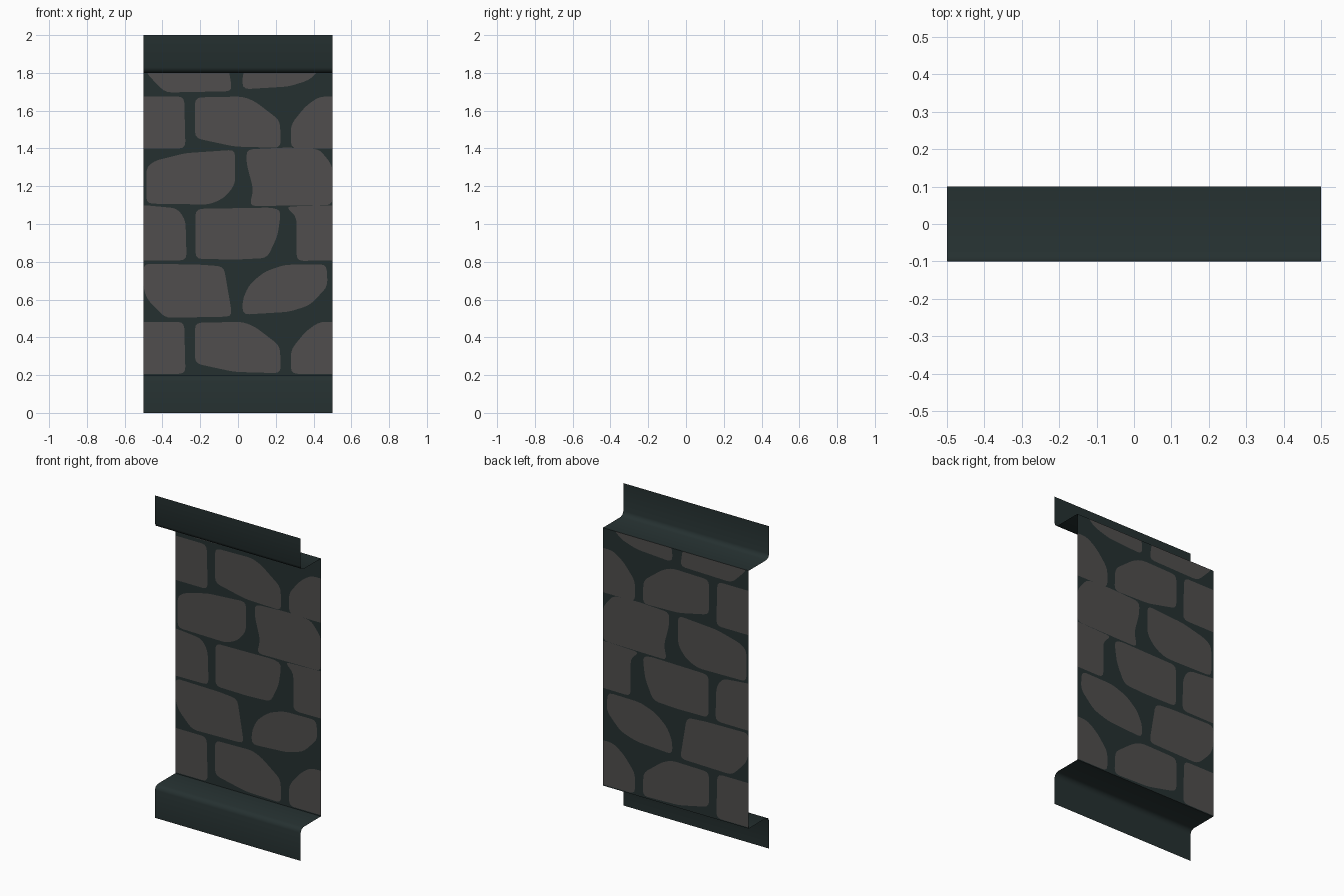
import bpy
from mathutils import Vector
from mathutils.geometry import delaunay_2d_cdt

if "Cube" in bpy.data.objects:
    bpy.data.objects.remove(bpy.data.objects["Cube"])


def material(name, rgb):
    m = bpy.data.materials.new(name)
    m.diffuse_color = (*rgb, 1)
    m.use_nodes = True
    m.node_tree.nodes["Principled BSDF"].inputs["Base Color"].default_value = m.diffuse_color
    return m


MORTAR = material("dark_green_mortar", (0.0185, 0.0300, 0.0300))
STONE = material("grey_stone", (0.080, 0.076, 0.0745))


def add_object(name, verts, faces, mats):
    me = bpy.data.meshes.new(name)
    me.from_pydata(verts, [], faces)
    for m in mats:
        me.materials.append(m)
    ob = bpy.data.objects.new(name, me)
    bpy.context.collection.objects.link(ob)
    return ob


def trim(name, profile):
    """Open sheet: (y, z) profile swept along x, listed bottom to top."""
    verts = [(x, y, z) for y, z in profile for x in (-0.5, 0.5)]
    faces = [(2*i, 2*i+1, 2*i+3, 2*i+2) for i in range(len(profile) - 1)]
    ob = add_object(name, verts, faces, [MORTAR])
    bpy.context.view_layer.objects.active = ob
    ob.select_set(True)
    bpy.ops.object.shade_smooth_by_angle(angle=0.9)
    ob.select_set(False)


# Base plinth and matching top band, both with a softened edge
lower = [(-0.1, 0), (-0.1, 0.172), (-0.093, 0.190), (-0.075, 0.2), (0.1, 0.2)]
trim("base_band", lower)
trim("top_band", [(y, 2 - z) for y, z in reversed(lower)])

# Stone outlines (x, z) by course; the pattern repeats in x and z
course_a = [
    [(.28, .207), (.28, .334), (.357, .43), (.43, .482), (.715, .482), (.722, .207)],
    [(-.228, .477), (.025, .482), (.09, .456), (.222, .355), (.227, .21),
     (-.02, .217), (-.228, .262)],
]
course_b = [
    [(-.5, .79), (-.2, .785), (-.075, .775), (-.045, .6), (-.03, .51),
     (-.385, .503), (-.48, .6), (-.5, .66)],
    [(.024, .6), (.06, .68), (.14, .747), (.245, .784), (.468, .787),
     (.475, .67), (.38, .57), (.27, .535), (.024, .52)],
]
course_c = [
    [(.31, .805), (.31, 1.04), (.25, 1.092), (.5, 1.1), (.68, 1.083), (.722, 1.02), (.728, .808)],
    [(-.225, 1.08), (.18, 1.087), (.228, 1.07), (.21, .94), (.155, .82),
     (0, .812), (-.225, .815)],
]
course_d = [
    [(-.485, 1.3), (-.44, 1.335), (-.28, 1.375), (-.015, 1.393), (-.015, 1.21),
     (-.07, 1.14), (-.15, 1.103), (-.485, 1.108)],
    [(.045, 1.395), (.26, 1.405), (.43, 1.397), (.5, 1.31), (.5, 1.1),
     (.06, 1.095), (.082, 1.18), (.045, 1.32)],
]


def rounded(poly, r=0.035):
    out = []
    for i, p in enumerate(poly):
        p, a, b = Vector(p), Vector(poly[i - 1]), Vector(poly[(i + 1) % len(poly)])
        s = p + (a - p) * min(0.45, r / (a - p).length)
        e = p + (b - p) * min(0.45, r / (b - p).length)
        for t in (0, 0.33, 0.67, 1):
            out.append(s * (1 - t)**2 + p * 2 * t * (1 - t) + e * t * t)
    return out


def inside(p, poly):
    hit = False
    for i, b in enumerate(poly):
        a = poly[i - 1]
        if (a.y > p.y) != (b.y > p.y):
            if p.x < a.x + (b.x - a.x) * (p.y - a.y) / (b.y - a.y):
                hit = not hit
    return hit


stones = []
for course, lifts in ((course_a, (0, 1.193)), (course_b, (0, 1.193)),
                      (course_c, (0,)), (course_d, (0,))):
    for lift in lifts:
        for s in course:
            shifts = (0, -1) if max(x for x, z in s) > 0.6 else (0,)
            for dx in shifts:
                stones.append([p + Vector((dx, lift)) for p in rounded(s)])

# Wall panel: outlines cut into one flat sheet, faces coloured by stone or mortar
rect = [Vector(p) for p in ((-.5, .2), (.5, .2), (.5, 1.8), (-.5, 1.8))]
pts, edges = [], []
for loop in [rect] + stones:
    n, k = len(pts), len(loop)
    pts += loop
    edges += [(n + i, n + (i + 1) % k) for i in range(k)]
v2, _, tris, *_ = delaunay_2d_cdt(pts, edges, [], 0, 1e-5)
faces, kinds = [], []
for t in tris:
    c = sum((v2[i] for i in t), Vector((0, 0))) / len(t)
    if abs(c.x) < 0.5 and 0.2 < c.y < 1.8:
        faces.append(tuple(t))
        kinds.append(int(any(inside(c, s) for s in stones)))
used = sorted({i for f in faces for i in f})
remap = {old: new for new, old in enumerate(used)}
panel = add_object("stone_wall_panel", [(v2[i].x, 0.1, v2[i].y) for i in used],
                   [[remap[i] for i in f] for f in faces], [MORTAR, STONE])
for poly, kind in zip(panel.data.polygons, kinds):
    poly.material_index = kind
